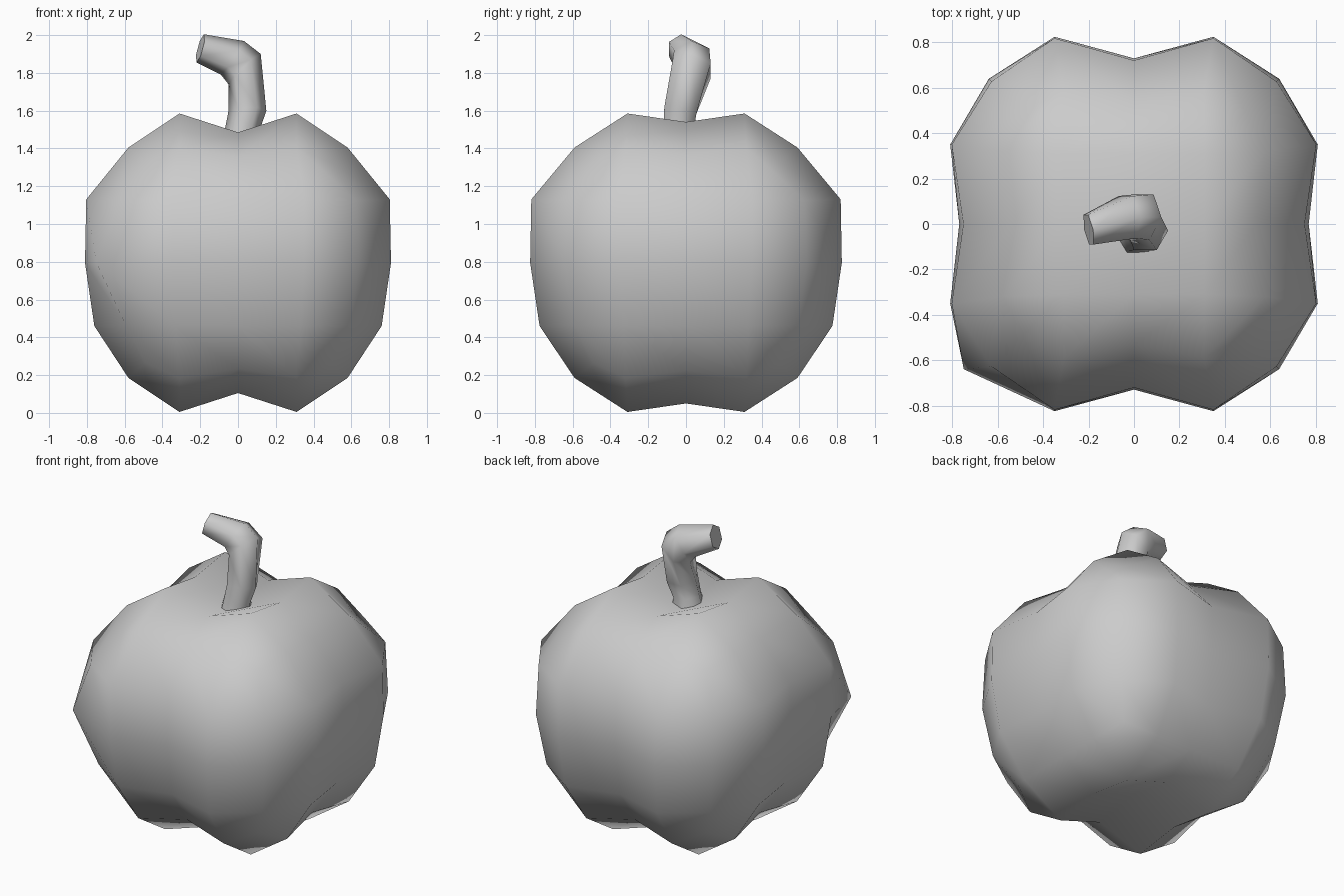
import bpy, bmesh, math
from mathutils import Vector

if "Cube" in bpy.data.objects:
    bpy.data.objects.remove(bpy.data.objects["Cube"])

# One octant of the four-lobed fruit: grid step (i, j, k) -> position from centre
OCTANT = {
    (2, 0, 0): (.77, 0, 0), (2, 1, 0): (.81, .35, 0), (2, 2, 0): (.64, .64, 0),
    (1, 2, 0): (.35, .825, 0), (0, 2, 0): (0, .73, 0),
    (2, 0, 1): (.73, 0, .335), (2, 1, 1): (.78, .34, .335), (2, 2, 1): (.61, .61, .33),
    (1, 2, 1): (.34, .795, .335), (0, 2, 1): (0, .70, .335),
    (2, 0, 2): (.54, 0, .57), (2, 1, 2): (.58, .32, .61), (2, 2, 2): (.49, .49, .53),
    (1, 2, 2): (.31, .59, .61), (0, 2, 2): (0, .53, .56),
    (1, 0, 2): (.31, 0, .745), (1, 1, 2): (.31, .31, .79),
    (0, 1, 2): (0, .31, .69), (0, 0, 2): (0, 0, .63),
}
MID = 0.795


def finish(bm, name):
    bmesh.ops.recalc_face_normals(bm, faces=bm.faces)
    mesh = bpy.data.meshes.new(name)
    bm.to_mesh(mesh)
    bm.free()
    ob = bpy.data.objects.new(name, mesh)
    bpy.context.collection.objects.link(ob)
    for p in mesh.polygons:
        p.use_smooth = True
    return ob


# Fruit body: gridded cube pushed into the lobed shape
bm = bmesh.new()
bmesh.ops.create_cube(bm, size=2)
bmesh.ops.subdivide_edges(bm, edges=bm.edges[:], cuts=3, use_grid_fill=True)
for v in bm.verts:
    step = [round(2 * c) for c in v.co]
    pos = OCTANT[tuple(abs(s) for s in step)]
    co = Vector([math.copysign(p, s) for p, s in zip(pos, step)])
    if step[2] == 1:            # upper half bulges a little more
        co.x *= 1.03
        co.y *= 1.03
    elif step[2] == -1:
        co.x *= .975
        co.y *= .975
    if step == [-2, -2, 0]:     # one lobe swells sideways
        co.x = -.75
    v.co = co + Vector((0, 0, MID))
finish(bm, "fruit_body")

# Bent stem: hexagonal rings (centre, direction, radius)
RINGS = [
    ((.01, -.04, 1.36), (0, 0, 1), .12),
    ((.02, -.04, 1.49), (.1, 0, 1), .09),
    ((.05, -.03, 1.60), (0, .2, 1), .10),
    ((.035, .03, 1.82), (-.16, .03, .17), .117),
    ((-.03, .03, 1.88), (-.175, -.02, .12), .108),
    ((-.20, -.025, 1.93), (-1, -.2, .27), .077),
]
SIDES = 6
bm = bmesh.new()
loops = []
for c, d, r in RINGS:
    d = Vector(d).normalized()
    v = d.cross(Vector((0, 1, 0))).normalized()
    u = v.cross(d)
    loops.append([bm.verts.new(Vector(c) + r * (v * math.cos(a) + u * math.sin(a)))
                  for a in (math.tau * i / SIDES for i in range(SIDES))])
for a, b in zip(loops, loops[1:]):
    for i in range(SIDES):
        j = (i + 1) % SIDES
        bm.faces.new((a[i], a[j], b[j], b[i]))
bm.faces.new(loops[0])
bm.faces.new(loops[-1])
stem = finish(bm, "stem")
bpy.context.view_layer.objects.active = stem
stem.select_set(True)
bpy.ops.object.shade_smooth_by_angle(angle=math.radians(62))
